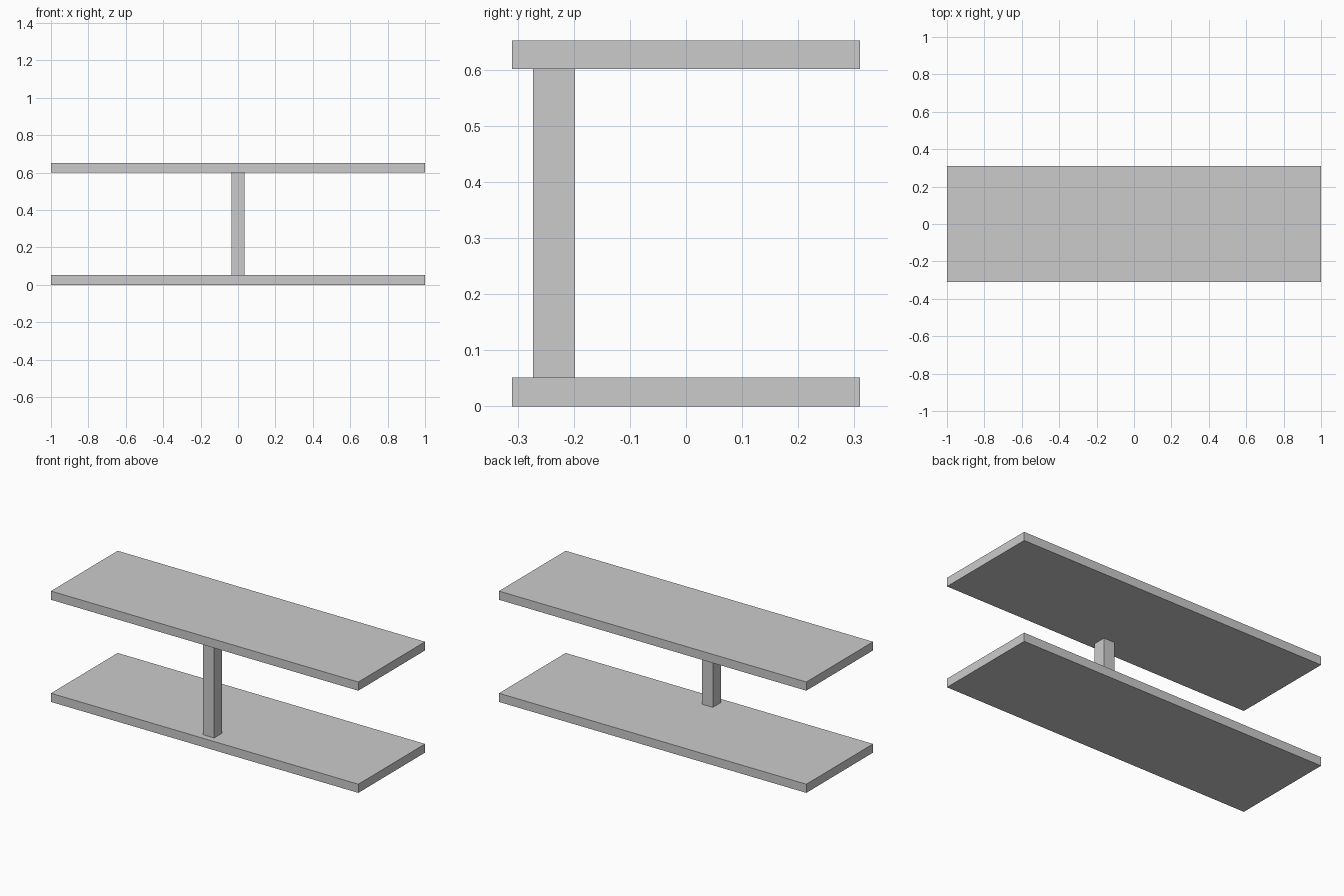
import bpy

if "Cube" in bpy.data.objects:
    bpy.data.objects.remove(bpy.data.objects["Cube"])


def box(name, lo, hi):
    """Axis-aligned box between two corners."""
    centre = [(a + b) / 2 for a, b in zip(lo, hi)]
    bpy.ops.mesh.primitive_cube_add(size=1, location=centre)
    obj = bpy.context.object
    obj.name = name
    obj.scale = [b - a for a, b in zip(lo, hi)]
    bpy.ops.object.transform_apply(location=False, rotation=False, scale=True)
    return obj


THICK = 0.051
TOP = 0.652

# Two identical boards
for name, z in (("lower_board", 0), ("upper_board", TOP - THICK)):
    box(name, (-1, -0.31, z), (1, 0.31, z + THICK))

# Single post near the front edge, holding the boards apart
box("support_post", (-0.036, -0.273, THICK), (0.036, -0.198, TOP - THICK))
